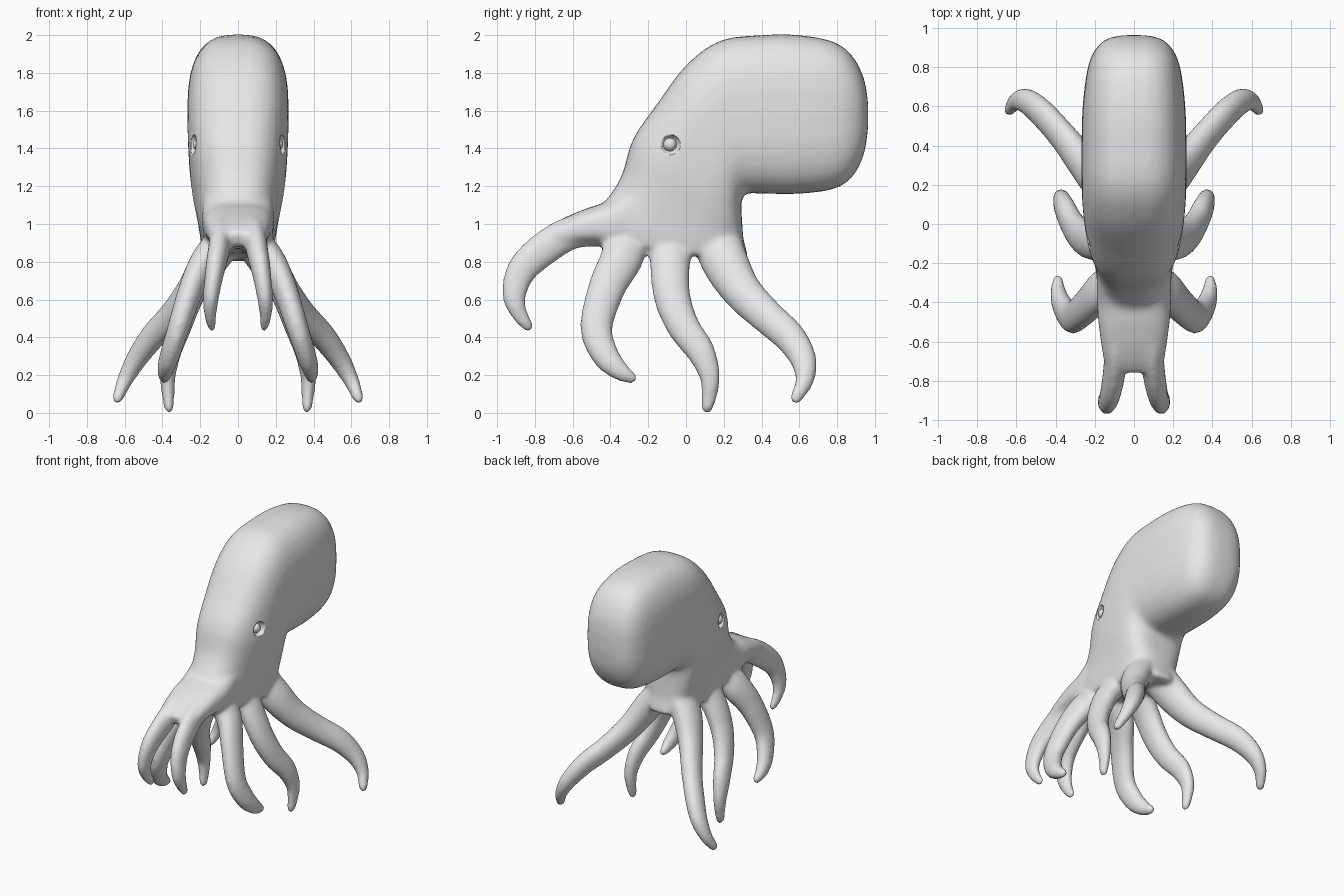
import bpy, bmesh, math
from mathutils import Vector
from mathutils.bvhtree import BVHTree

if "Cube" in bpy.data.objects:
    bpy.data.objects.remove(bpy.data.objects["Cube"])

skin = bpy.data.materials.new("grey_skin")
skin.diffuse_color = (0.8, 0.8, 0.8, 1)
skin.use_nodes = True
skin.node_tree.nodes["Principled BSDF"].inputs["Base Color"].default_value = skin.diffuse_color


def spline(rows, steps):
    """Catmull-Rom through rows of numbers."""
    out = []
    for i in range(len(rows) - 1):
        a, b, c, d = (rows[max(i - 1, 0)], rows[i], rows[i + 1],
                      rows[min(i + 2, len(rows) - 1)])
        for s in range(steps):
            t = s / steps
            out.append([0.5 * (2 * q + (r - p) * t + (2 * p - 5 * q + 4 * r - u) * t * t
                               + (3 * q - p - 3 * r + u) * t ** 3)
                        for p, q, r, u in zip(a, b, c, d)])
    out.append(list(rows[-1]))
    return out


def loft(bm, rings):
    loops = [[bm.verts.new(p) for p in ring] for ring in rings]
    n = len(loops[0])
    for a, b in zip(loops, loops[1:]):
        for i in range(n):
            bm.faces.new((a[i], a[(i + 1) % n], b[(i + 1) % n], b[i]))
    bm.faces.new(loops[0][::-1])
    bm.faces.new(loops[-1])


def body_ring(ty, tz, by, bz, w, n=32):
    """Rounded box section between a top and a bottom point."""
    top, bot = Vector((0, ty, tz)), Vector((0, by, bz))
    mid, half = (top + bot) / 2, (top - bot) / 2
    ring = []
    for i in range(n):
        c, s = math.cos(math.tau * i / n), math.sin(math.tau * i / n)
        x = math.copysign(abs(c) ** 0.72, c) * w
        ring.append(mid + half * math.copysign(abs(s) ** 0.72, s) + Vector((x, 0, 0)))
    return ring


def arm_rings(points, flat, side, n=16):
    """Oval sections along a path, narrowed sideways by flat towards the root."""
    pts = spline(points, 5)
    end, prev = Vector(pts[-1][:3]), Vector(pts[-2][:3])
    d, r = (end - prev).normalized(), pts[-1][3]
    # rounded tip
    for a in (0.5, 1.0, 1.4):
        pts.append([*(end + d * r * math.sin(a)), r * math.cos(a)])
    cs = [Vector((p[0] * side, p[1], p[2])) for p in pts]
    rings = []
    for i, c in enumerate(cs):
        t = (cs[min(i + 1, len(cs) - 1)] - cs[max(i - 1, 0)]).normalized()
        u = (Vector((1, 0, 0)) - t * t.x).normalized()
        v = t.cross(u)
        k = flat + (1 - flat) * max(0, i / len(cs) - 0.5) * 1.2
        rings.append([c + (u * k * math.cos(math.tau * j / n) + v * math.sin(math.tau * j / n))
                      * pts[i][3] for j in range(n)])
    return rings


# Head and skirt sections: top y, top z, bottom y, bottom z, half width
HEAD = [
    (0.964, 1.64, 0.964, 1.51, 0.06), (0.942, 1.77, 0.942, 1.37, 0.145),
    (0.88, 1.89, 0.88, 1.25, 0.205), (0.78, 1.965, 0.78, 1.185, 0.24),
    (0.60, 2.0, 0.60, 1.16, 0.262), (0.40, 2.0, 0.42, 1.16, 0.268),
    (0.18, 1.97, 0.32, 1.16, 0.268), (0.0, 1.84, 0.295, 1.12, 0.266),
    (-0.15, 1.64, 0.295, 1.05, 0.258), (-0.28, 1.45, 0.30, 0.98, 0.243),
    (-0.34, 1.26, 0.305, 0.92, 0.222), (-0.42, 1.13, 0.32, 0.86, 0.207),
    (-0.52, 1.03, 0.33, 0.82, 0.197), (-0.48, 0.92, 0.30, 0.80, 0.185),
]
# Web joining the two front arms
WEB = [
    (-0.25, 1.25, -0.25, 0.88, 0.19), (-0.40, 1.13, -0.38, 0.87, 0.19),
    (-0.52, 1.085, -0.49, 0.89, 0.182), (-0.63, 1.04, -0.60, 0.885, 0.168),
    (-0.72, 0.99, -0.69, 0.88, 0.152), (-0.765, 0.95, -0.74, 0.885, 0.12),
]
# Arm paths from front to back: sideways flatness, then x, y, z, radius
ARMS = [
    (0.64, [(0.08, -0.42, 0.97, 0.09), (0.09, -0.60, 0.955, 0.09), (0.10, -0.75, 0.87, 0.092),
            (0.122, -0.87, 0.755, 0.082), (0.142, -0.91, 0.62, 0.064),
            (0.147, -0.885, 0.53, 0.047), (0.14, -0.838, 0.46, 0.032)]),
    (0.68, [(0.07, -0.32, 0.93, 0.12), (0.165, -0.34, 0.82, 0.115), (0.245, -0.42, 0.66, 0.1),
            (0.315, -0.475, 0.45, 0.087), (0.36, -0.43, 0.31, 0.075), (0.385, -0.36, 0.23, 0.057),
            (0.39, -0.292, 0.187, 0.036)]),
    (0.70, [(0.08, -0.07, 0.92, 0.12), (0.18, -0.085, 0.77, 0.107), (0.255, -0.07, 0.60, 0.098),
            (0.31, -0.01, 0.45, 0.088), (0.352, 0.075, 0.33, 0.078), (0.372, 0.125, 0.20, 0.058),
            (0.37, 0.125, 0.10, 0.044), (0.365, 0.112, 0.03, 0.034)]),
    (0.76, [(0.06, 0.16, 0.93, 0.13), (0.16, 0.21, 0.79, 0.125), (0.25, 0.30, 0.64, 0.106),
            (0.35, 0.43, 0.51, 0.093), (0.455, 0.55, 0.40, 0.086), (0.54, 0.622, 0.28, 0.071),
            (0.60, 0.627, 0.17, 0.051), (0.636, 0.583, 0.08, 0.035)]),
]

# Body and eight arms fused into one skin
bm = bmesh.new()
loft(bm, [body_ring(*r) for r in spline(HEAD, 4)])
loft(bm, [body_ring(*r) for r in spline(WEB, 4)])
for flat, path in ARMS:
    for side in (1, -1):
        loft(bm, arm_rings(path, flat, side))
bmesh.ops.recalc_face_normals(bm, faces=bm.faces)
mesh = bpy.data.meshes.new("octopus_body")
bm.to_mesh(mesh)
bm.free()
body = bpy.data.objects.new("octopus_body", mesh)
bpy.context.collection.objects.link(body)
mesh.materials.append(skin)
remesh = body.modifiers.new("fuse", 'REMESH')
remesh.mode = 'VOXEL'
remesh.voxel_size = 0.014
remesh.use_smooth_shade = True
soften = body.modifiers.new("soften", 'SMOOTH')
soften.factor = 0.5
soften.iterations = 14

# Eyes: a ball sunk in a round socket on each side
tree = BVHTree.FromObject(body, bpy.context.evaluated_depsgraph_get())
for side, name in ((1, "left"), (-1, "right")):
    hit = tree.ray_cast(Vector((side, -0.085, 1.42)), Vector((-side, 0, 0)))[0]
    x = hit.x if hit else side * 0.24
    for part, r, dx in (("socket_cutter", 0.056, 0.014), ("eye", 0.036, -0.034)):
        bpy.ops.mesh.primitive_uv_sphere_add(
            segments=20, ring_count=12, radius=r, location=(x + side * dx, -0.085, 1.42),
            rotation=(0, math.pi / 2, 0))
        ob = bpy.context.object
        ob.name = f"{name}_{part}"
        ob.data.materials.append(skin)
        bpy.ops.object.shade_smooth()
        if part == "socket_cutter":
            ob.hide_render = True
            ob.hide_set(True)
            cut = body.modifiers.new(ob.name, 'BOOLEAN')
            cut.operation = 'DIFFERENCE'
            cut.object = ob
